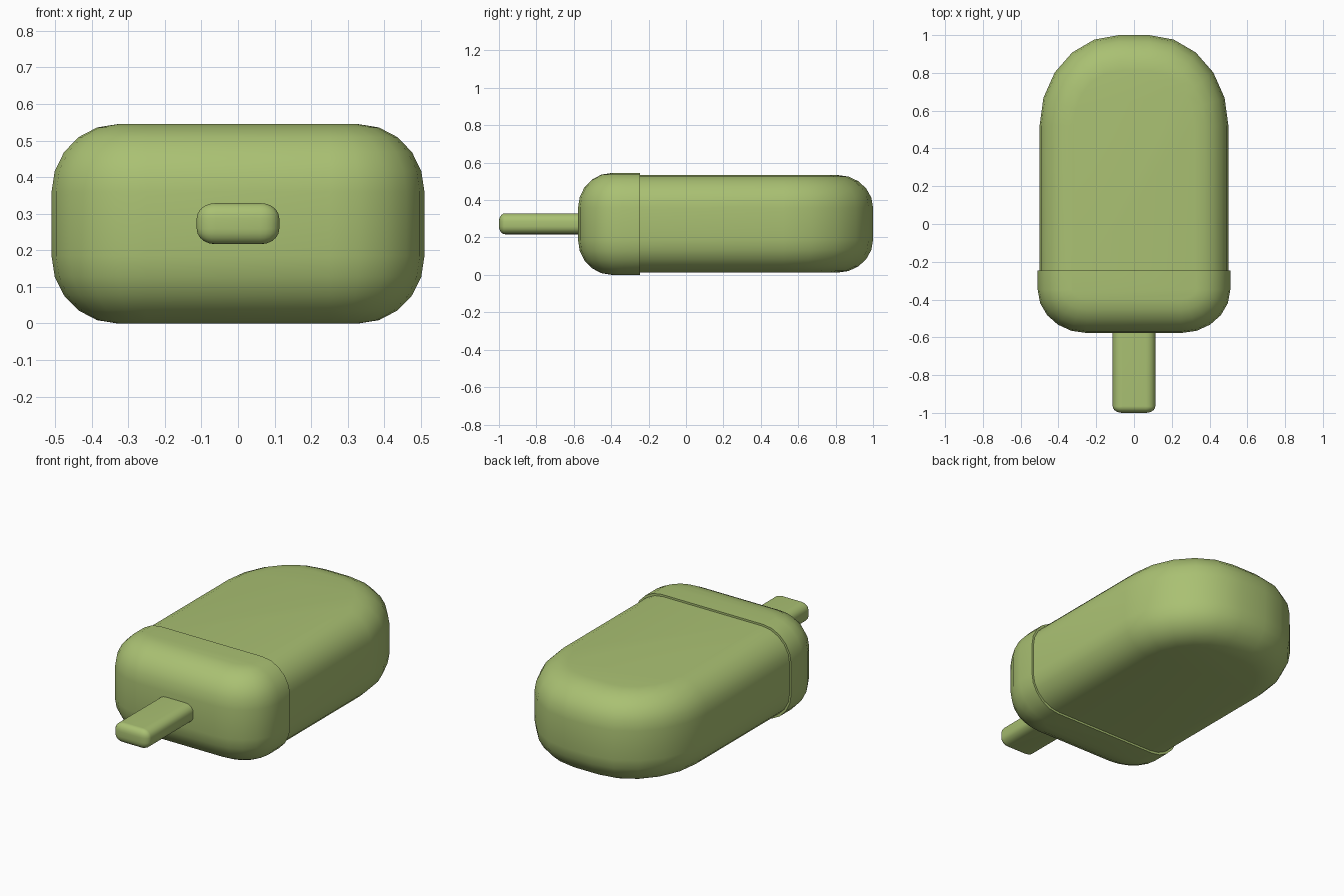
import bpy, bmesh, math

if "Cube" in bpy.data.objects:
    bpy.data.objects.remove(bpy.data.objects["Cube"])

green = bpy.data.materials.new("green")
green.diffuse_color = (0.40, 0.53, 0.17, 1)
green.use_nodes = True
green.node_tree.nodes["Principled BSDF"].inputs["Base Color"].default_value = green.diffuse_color
SEG = 5


def rounded_slab(name, half_w, y_flat, y_round, corner, inset, z0, z1, fillet):
    """Slab cut flat at y_flat, rounded in plan and over its edges at y_round.
    corner = plan corner radii (x, y); inset = edge rounding (x, y); fillet = its height."""
    s = 1 if y_round > y_flat else -1
    arc = [math.pi / 2 * i / SEG for i in range(SEG + 1)]

    # (amount of inset 0..1, height) for each horizontal layer
    lower = [(1 - math.sin(a), z0 + fillet * (1 - math.cos(a))) for a in arc]
    upper = [(1 - math.sin(a), z1 - fillet * (1 - math.cos(a))) for a in reversed(arc)]

    bm = bmesh.new()
    rings = []
    for k, z in lower + upper:
        w = half_w - inset[0] * k
        end = y_round - s * inset[1] * k
        rx, ry = corner[0] - inset[0] * k, corner[1] - inset[1] * k
        side = [(w, y_flat)]
        side += [(w - rx + rx * math.cos(a), end - s * ry * (1 - math.sin(a))) for a in arc]
        outline = side + [(-x, y) for x, y in reversed(side)]
        rings.append([bm.verts.new((x, y, z)) for x, y in outline])

    n = len(rings[0])
    for a, b in zip(rings, rings[1:]):
        for i in range(n):
            j = (i + 1) % n
            bm.faces.new((a[i], a[j], b[j], b[i]))
    bm.faces.new(rings[0])
    bm.faces.new(rings[-1])
    bmesh.ops.remove_doubles(bm, verts=bm.verts, dist=1e-5)
    bmesh.ops.recalc_face_normals(bm, faces=bm.faces)

    mesh = bpy.data.meshes.new(name)
    bm.to_mesh(mesh)
    bm.free()
    mesh.materials.append(green)
    obj = bpy.data.objects.new(name, mesh)
    bpy.context.collection.objects.link(obj)
    bpy.ops.object.select_all(action='DESELECT')
    obj.select_set(True)
    bpy.context.view_layer.objects.active = obj
    bpy.ops.object.shade_smooth_by_angle(angle=math.radians(42))
    return obj


# Ice cream bar, rounded at the far end
rounded_slab("ice_cream_body", 0.50, -0.30, 1.0, (0.42, 0.48), (0.18, 0.19),
             0.012, 0.534, 0.175)

# Slightly larger coating around the stick end
rounded_slab("coating_end", 0.51, -0.245, -0.577, (0.26, 0.23), (0.18, 0.18),
             0.0, 0.545, 0.185)

# Stick
rounded_slab("stick", 0.113, -0.50, -1.0, (0.052, 0.035), (0.05, 0.033),
             0.217, 0.329, 0.042)
